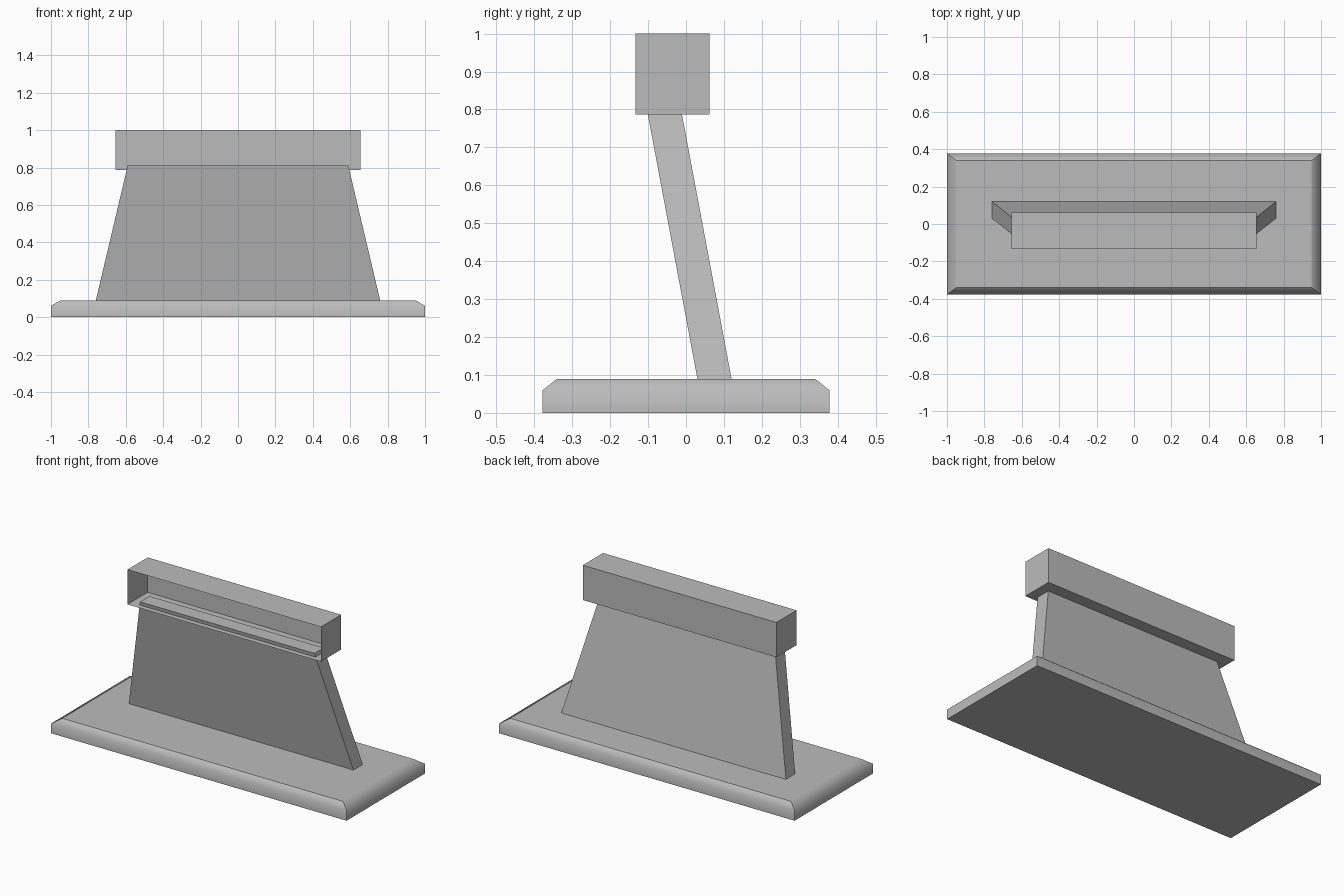
import bpy
import bmesh

cube = bpy.data.objects.get("Cube")
if cube:
    bpy.data.objects.remove(cube, do_unlink=True)

GREY = (0.5, 0.5, 0.5, 1.0)
grey = bpy.data.materials.new("plain_grey")
grey.use_nodes = True
grey.diffuse_color = GREY
grey.node_tree.nodes["Principled BSDF"].inputs["Base Color"].default_value = GREY


def loft(name, sections, open_front=False, soft_level=None):
    """Stack rectangles (half_x, y_front, y_back, z) into a capped solid."""
    bm = bmesh.new()
    rings = [[bm.verts.new(p) for p in ((-hx, y0, z), (hx, y0, z), (hx, y1, z), (-hx, y1, z))]
             for hx, y0, y1, z in sections]
    bm.faces.new(rings[0][::-1])
    bm.faces.new(rings[-1])
    for low, high in zip(rings, rings[1:]):
        for i in range(1 if open_front else 0, 4):
            j = (i + 1) % 4
            bm.faces.new((low[i], low[j], high[j], high[i]))
    # Only the ring at soft_level is shaded smoothly
    if soft_level is not None:
        for face in bm.faces:
            face.smooth = True
        soft = set(rings[soft_level])
        for edge in bm.edges:
            edge.smooth = all(v in soft for v in edge.verts)
    mesh = bpy.data.meshes.new(name)
    bm.to_mesh(mesh)
    bm.free()
    mesh.materials.append(grey)
    obj = bpy.data.objects.new(name, mesh)
    bpy.context.collection.objects.link(obj)
    return obj


# Base slab with a softened upper rim
loft("base", [(1.0, -0.378, 0.378, 0.0), (1.0, -0.378, 0.378, 0.06),
              (0.95, -0.34, 0.34, 0.09)], soft_level=1)

# Tapered panel leaning forward, its top reaching just inside the header
loft("leaning_panel", [(0.76, 0.03, 0.12, 0.09), (0.59, -0.105, -0.015, 0.81)])

# Thin-walled header box, open at the front
loft("header_box", [(0.655, -0.133, 0.062, 0.787), (0.655, -0.133, 0.062, 1.0)],
     open_front=True)
